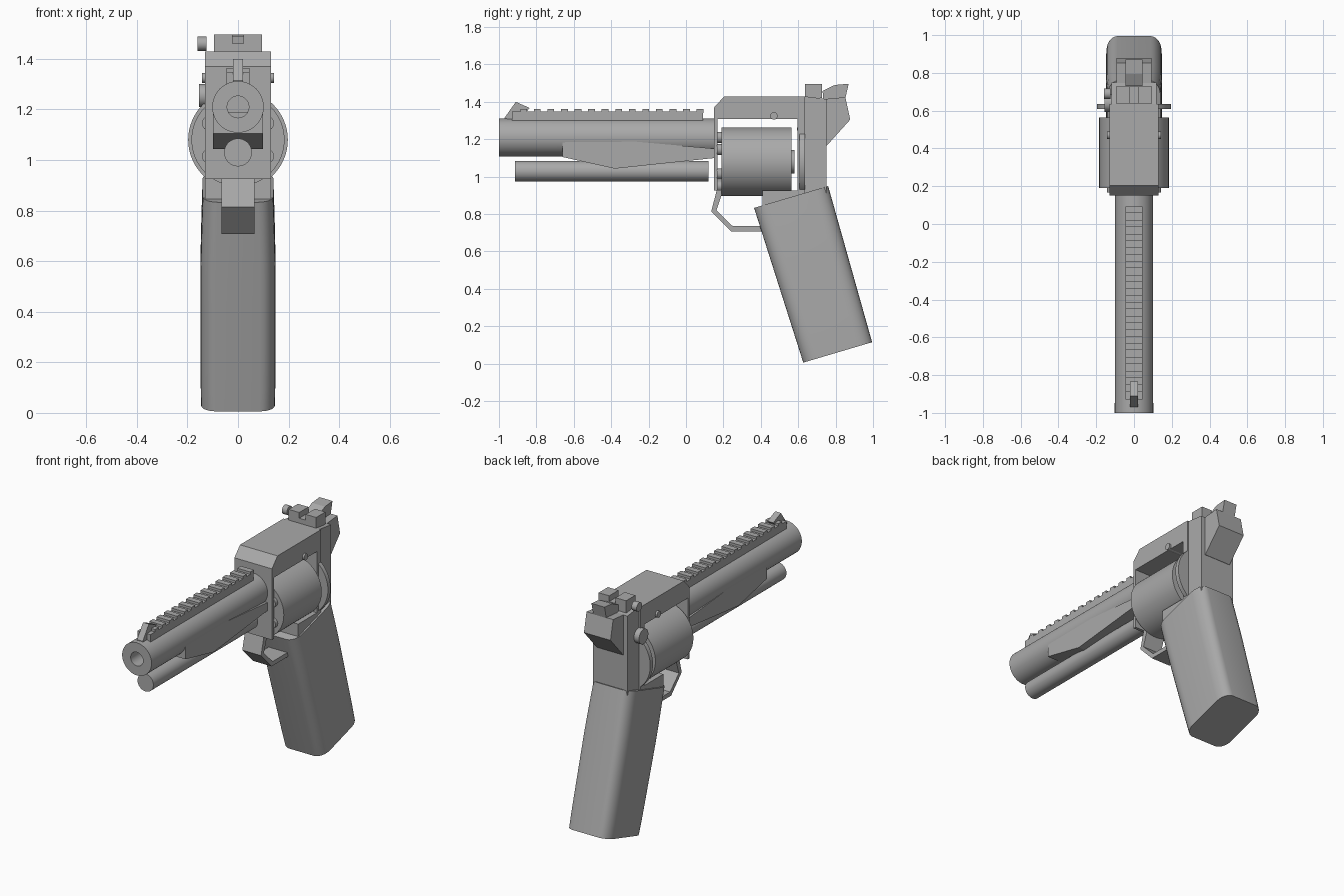
import bpy, bmesh, math
from mathutils import Vector

if "Cube" in bpy.data.objects:
    bpy.data.objects.remove(bpy.data.objects["Cube"])

GREY = (0.4, 0.4, 0.4, 1)
metal = bpy.data.materials.new("plain_grey")
metal.use_nodes = True
metal.diffuse_color = GREY
metal.node_tree.nodes["Principled BSDF"].inputs["Base Color"].default_value = GREY


def finish(name, bm, smooth=False):
    bmesh.ops.recalc_face_normals(bm, faces=bm.faces)
    mesh = bpy.data.meshes.new(name)
    bm.to_mesh(mesh)
    bm.free()
    mesh.materials.append(metal)
    obj = bpy.data.objects.new(name, mesh)
    bpy.context.collection.objects.link(obj)
    if smooth:
        bpy.ops.object.select_all(action="DESELECT")
        obj.select_set(True)
        bpy.context.view_layer.objects.active = obj
        bpy.ops.object.shade_smooth_by_angle(angle=math.radians(35))
    return obj


def slab(name, profile, half, x=0):
    """Extrude a (y, z) profile sideways."""
    bm = bmesh.new()
    face = bm.faces.new([bm.verts.new((x - half, y, z)) for y, z in profile])
    out = bmesh.ops.extrude_face_region(bm, geom=[face])
    moved = [v for v in out["geom"] if isinstance(v, bmesh.types.BMVert)]
    bmesh.ops.translate(bm, verts=moved, vec=(2 * half, 0, 0))
    return finish(name, bm)


def box(name, y0, y1, z0, z1, half, x=0):
    return slab(name, [(y0, z0), (y1, z0), (y1, z1), (y0, z1)], half, x)


def rod(name, start, end, radius, sides=48):
    a, b = Vector(start), Vector(end)
    bm = bmesh.new()
    bmesh.ops.create_cone(bm, cap_ends=True, segments=sides, radius1=radius,
                          radius2=radius, depth=(b - a).length)
    turn = (b - a).to_track_quat("Z", "Y").to_matrix()
    bmesh.ops.rotate(bm, verts=bm.verts, matrix=turn)
    bmesh.ops.translate(bm, verts=bm.verts, vec=(a + b) / 2)
    return finish(name, bm, True)


def loft(name, rings, smooth=True):
    bm = bmesh.new()
    rows = [[bm.verts.new(p) for p in ring] for ring in rings]
    n = len(rows[0])
    for low, high in zip(rows, rows[1:]):
        for i in range(n):
            bm.faces.new((low[i], low[(i + 1) % n], high[(i + 1) % n], high[i]))
    bm.faces.new(rows[0])
    bm.faces.new(rows[-1])
    return finish(name, bm, smooth)


# Barrel with a deep bore
def circle(r, y, z, n=48):
    return [(r * math.cos(math.tau * i / n), y, z + r * math.sin(math.tau * i / n))
            for i in range(n)]

loft("barrel", [circle(r, y, 1.21) for r, y in
                [(.1, .16), (.102, -1), (.043, -1), (.043, -.3)]])
slab("barrel_shroud", [(-.66, 1.105), (-.38, 1.043), (.155, 1.1),
                       (.155, 1.15), (-.3, 1.19), (-.66, 1.19)], .098)
rod("lower_rod", (0, -.915, 1.03), (0, .12, 1.03), .055)

# Top rail with teeth and front sight
box("top_rail", -.93, .09, 1.29, 1.348, .045)
for i in range(14):
    y = .075 - i * .0725
    box("rail_tooth", y - .018, y + .018, 1.34, 1.363, .045)
slab("front_sight", [(-.97, 1.3), (-.97, 1.315), (-.91, 1.4),
                     (-.835, 1.367), (-.86, 1.34), (-.86, 1.3)], .02)

# Open frame around the cylinder
slab("frame", [(.15, .925), (.168, .925), (.168, 1.308), (.595, 1.308),
               (.595, .925), (.41, .925), (.41, .82), (.635, .82),
               (.635, 1.43), (.205, 1.43), (.15, 1.37)], .13)
slab("rear_frame", [(.63, .82), (.75, .85), (.75, 1.415), (.63, 1.43)], .12)
rod("recoil_shield", (0, .608, 1.08), (0, .635, 1.08), .197, 64)
rod("frame_pin", (-.142, .47, 1.325), (.142, .47, 1.325), .02, 24)
rod("release_button", (-.155, .64, 1.255), (-.1, .64, 1.255), .046, 32)

# Cylinder with chamber rims
rod("cylinder", (0, .19, 1.08), (0, .565, 1.08), .184, 64)
rod("cylinder_ratchet", (0, .56, 1.08), (0, .58, 1.08), .062)
for i in range(6):
    a = math.radians(30 + 60 * i)
    x, z = .13 * math.cos(a), 1.08 + .13 * math.sin(a)
    rod("chamber_rim", (x, .167, z), (x, .2, z), .03, 24)

# Rear sight and its adjustment knob
box("rear_sight_base", .637, .728, 1.42, 1.46, .095)
for side in (-1, 1):
    box("rear_sight_post", .637, .728, 1.455, 1.496, .0365, side * .0585)
rod("sight_knob", (-.16, .69, 1.46), (-.125, .69, 1.46), .028, 24)

# Hammer
slab("hammer_body", [(.74, 1.165), (.752, 1.165), (.878, 1.305),
                     (.852, 1.425), (.74, 1.415)], .092)
slab("hammer_spur", [(.735, 1.41), (.852, 1.42), (.87, 1.497),
                     (.795, 1.49), (.73, 1.458)], .045)

# Trigger guard strip
slab("trigger_guard", [(.165, .93), (.135, .815), (.24, .708), (.43, .708),
                       (.43, .735), (.25, .735), (.163, .82), (.193, .91),
                       (.193, .93)], .065)

# Grip: rounded sections swept from top to heel
def grip_ring(t):
    front = Vector((0, .364, .833)).lerp(Vector((0, .627, .006)), t)
    back = Vector((0, .76, .95)).lerp(Vector((0, .995, .115)), t)
    mid, along = (front + back) / 2, (back - front).normalized()
    length = (back - front).length / 2
    width = .134 + .014 * min(1, math.sin(math.pi * (.12 + .62 * t)) * 1.15)
    ring = []
    for sx, sy, turn in ((1, 1, 0), (-1, 1, 90), (-1, -1, 180), (1, -1, 270)):
        for k in range(7):
            a = math.radians(turn + 15 * k)
            x = sx * (width - .06) + .06 * math.cos(a)
            s = sy * (length - .08) + .08 * math.sin(a)
            ring.append(mid + along * s + Vector((x, 0, 0)))
    return ring

loft("grip", [grip_ring(i / 10) for i in range(11)])
